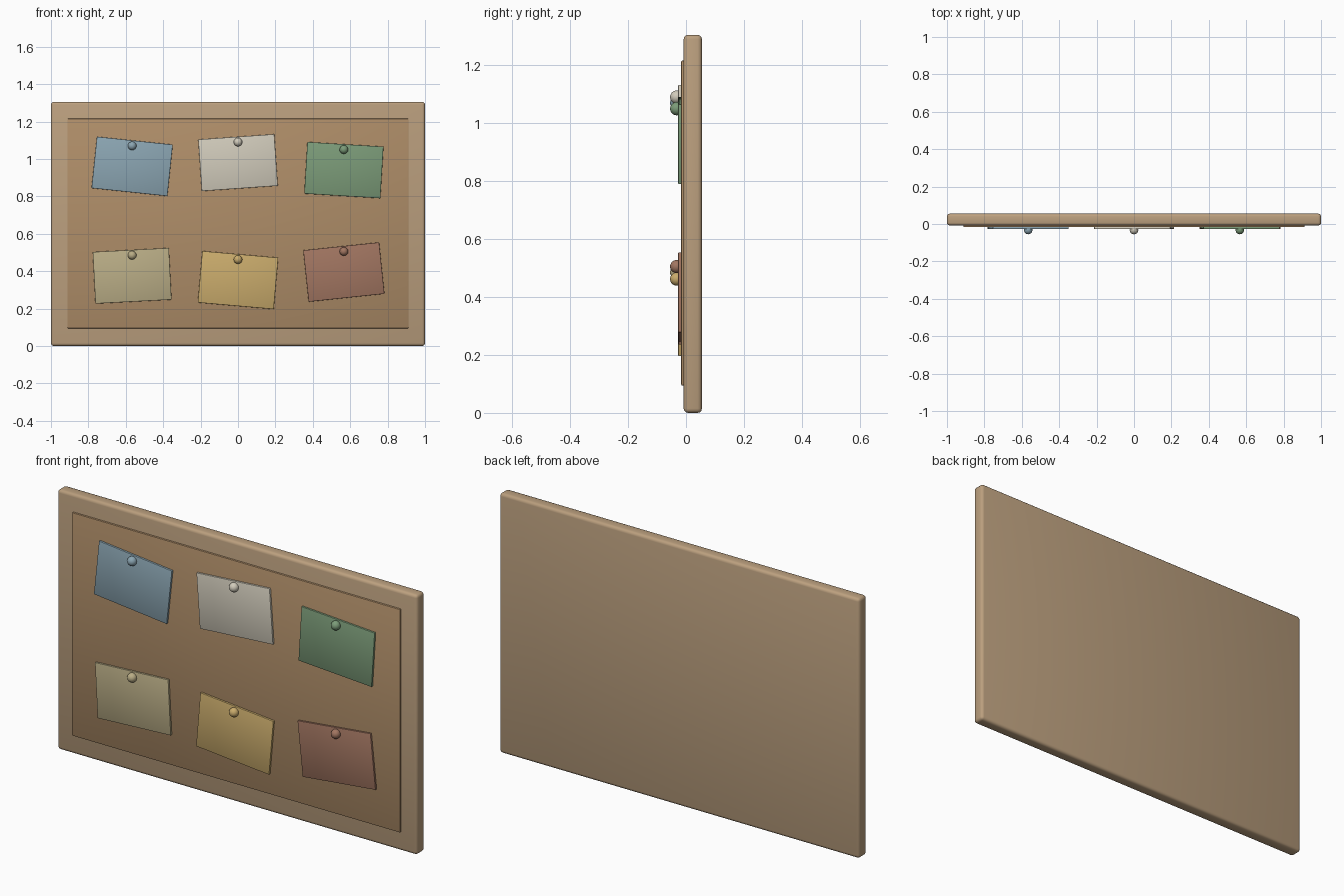
import bpy
from math import radians

if "Cube" in bpy.data.objects:
    bpy.data.objects.remove(bpy.data.objects["Cube"])


def material(name, color):
    m = bpy.data.materials.new(name)
    m.diffuse_color = (*color, 1)
    m.use_nodes = True
    m.node_tree.nodes["Principled BSDF"].inputs["Base Color"].default_value = m.diffuse_color
    return m


def finish(ob, name, mat):
    ob.name = name
    ob.data.materials.append(mat)
    bpy.ops.object.shade_smooth_by_angle(angle=radians(35))
    return ob


def slab(name, center, size, bevel, segments, mat, tilt=0):
    bpy.ops.mesh.primitive_cube_add(size=1)
    ob = bpy.context.object
    ob.scale = size
    bpy.ops.object.transform_apply(location=False, rotation=False, scale=True)
    ob.location = center
    ob.rotation_euler.y = -radians(tilt)
    mod = ob.modifiers.new("soft_edges", "BEVEL")
    mod.width, mod.segments = bevel, segments
    bpy.ops.object.modifier_apply(modifier=mod.name)
    return finish(ob, name, mat)


# backing board and raised cork sheet
wood = material("wood", (0.50, 0.35, 0.21))
cork = material("cork", (0.43, 0.27, 0.14))
slab("board", (0, 0.0235, 0.6525), (2, 0.063, 1.305), 0.015, 3, wood)
slab("cork_sheet", (0, -0.002, 0.655), (1.824, 0.03, 1.122), 0.005, 2, cork)

# notes: colour, centre x, centre z, tilt in degrees; each held by a pin
notes = [
    ("blue", (0.26, 0.38, 0.45), -0.566, 0.96, -6),
    ("white", (0.64, 0.60, 0.50), 0, 0.98, 4),
    ("green", (0.20, 0.33, 0.19), 0.566, 0.94, -3.5),
    ("khaki", (0.49, 0.42, 0.24), -0.566, 0.375, 3),
    ("yellow", (0.59, 0.41, 0.15), 0, 0.352, -5),
    ("red", (0.36, 0.18, 0.12), 0.566, 0.395, 6),
]
for name, color, x, z, tilt in notes:
    mat = material(name, color)
    slab(name + "_note", (x, -0.021, z), (0.408, 0.012, 0.277), 0.003, 2, mat, tilt)
    bpy.ops.mesh.primitive_uv_sphere_add(segments=24, ring_count=12, radius=0.023,
                                         location=(x, -0.032, z + 0.11))
    finish(bpy.context.object, name + "_pin", mat)
